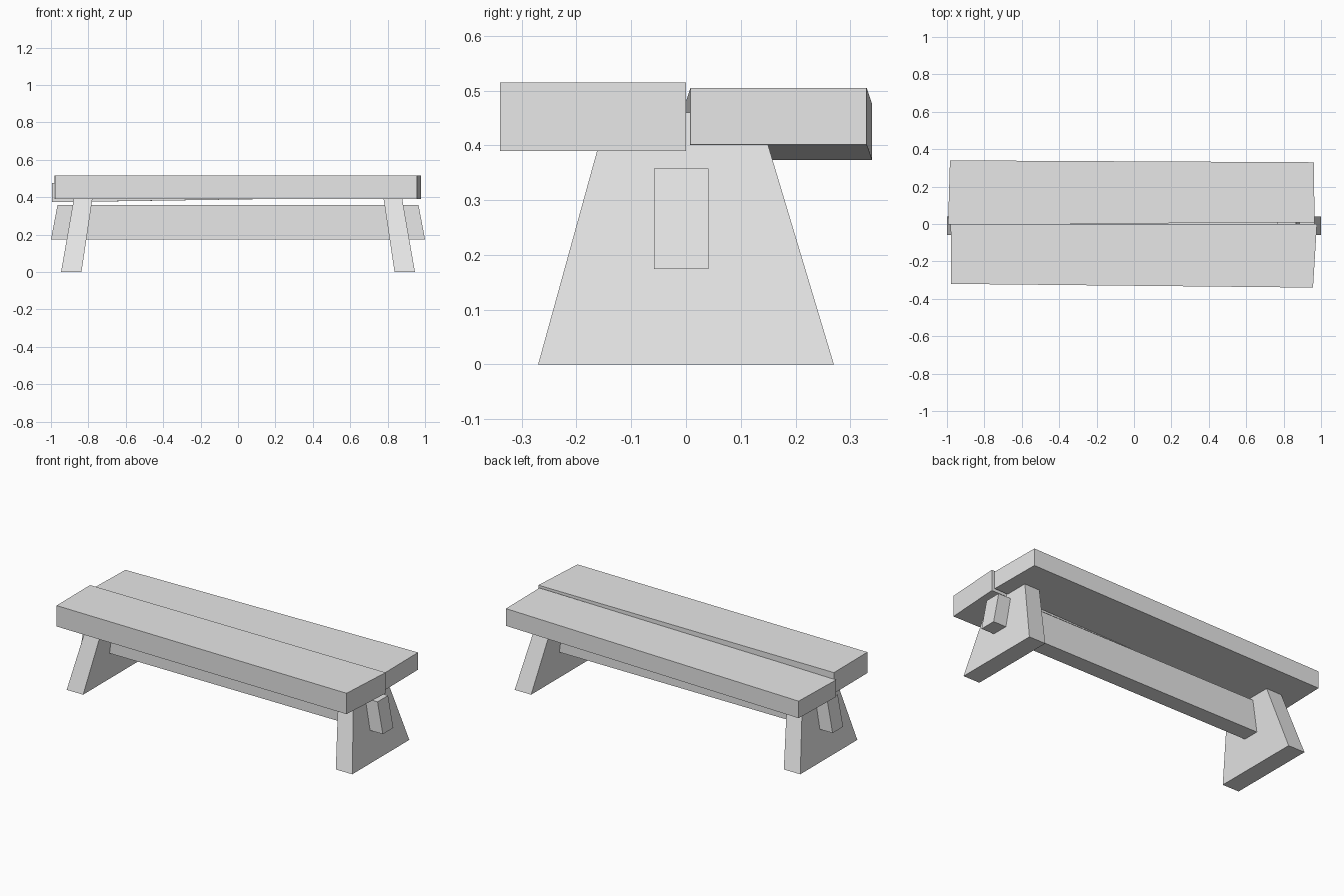
import bpy

cube = bpy.data.objects.get("Cube")
if cube:
    bpy.data.objects.remove(cube, do_unlink=True)

grey = bpy.data.materials.new("plain_grey")
grey.use_nodes = True
colour = (0.8, 0.8, 0.8, 1)
grey.diffuse_color = colour
grey.node_tree.nodes["Principled BSDF"].inputs["Base Color"].default_value = colour


def hexahedron(name, start, end):
    """Block joining two four-cornered sections, listed in the same order."""
    faces = [(3, 2, 1, 0), (4, 5, 6, 7)]
    faces += [(i, (i + 1) % 4, (i + 1) % 4 + 4, i + 4) for i in range(4)]
    mesh = bpy.data.meshes.new(name)
    mesh.from_pydata(start + end, [], faces)
    mesh.materials.append(grey)
    obj = bpy.data.objects.new(name, mesh)
    bpy.context.collection.objects.link(obj)
    return obj


def end_section(x_front, x_back, y0, y1, z0, z1):
    """Upright end of a plank, with its own x at the front and back edge."""
    return [(x_front, y0, z0), (x_back, y1, z0), (x_back, y1, z1), (x_front, y0, z1)]


def level_section(x0, x1, y0, y1, z):
    return [(x0, y0, z), (x1, y0, z), (x1, y1, z), (x0, y1, z)]


# Seat planks, slightly uneven
hexahedron("front_seat_plank",
           end_section(-0.978, -0.98, -0.32, 0, 0.39, 0.515),
           end_section(0.957, 0.978, -0.34, 0, 0.39, 0.515))
hexahedron("back_seat_plank",
           end_section(-0.994, -0.984, -0.002, 0.34, 0.373, 0.475),
           end_section(0.965, 0.962, 0.008, 0.33, 0.402, 0.505))

# Splayed legs, tapering upwards into the planks
for side, name in ((1, "left_leg"), (-1, "right_leg")):
    bottom = level_section(0.837, 0.946, -0.27, 0.27, 0)
    top = level_section(0.768, 0.866, -0.143, 0.132, 0.46)
    if side < 0:
        # Mirror and reverse so the faces still point outwards
        bottom = [(-x, y, z) for x, y, z in reversed(bottom)]
        top = [(-x, y, z) for x, y, z in reversed(top)]
    hexahedron(name, bottom, top)

# Stretcher beam through both legs, with sloping ends
hexahedron("stretcher_beam",
           level_section(-1, 1, -0.058, 0.041, 0.174),
           level_section(-0.965, 0.965, -0.058, 0.041, 0.358))
